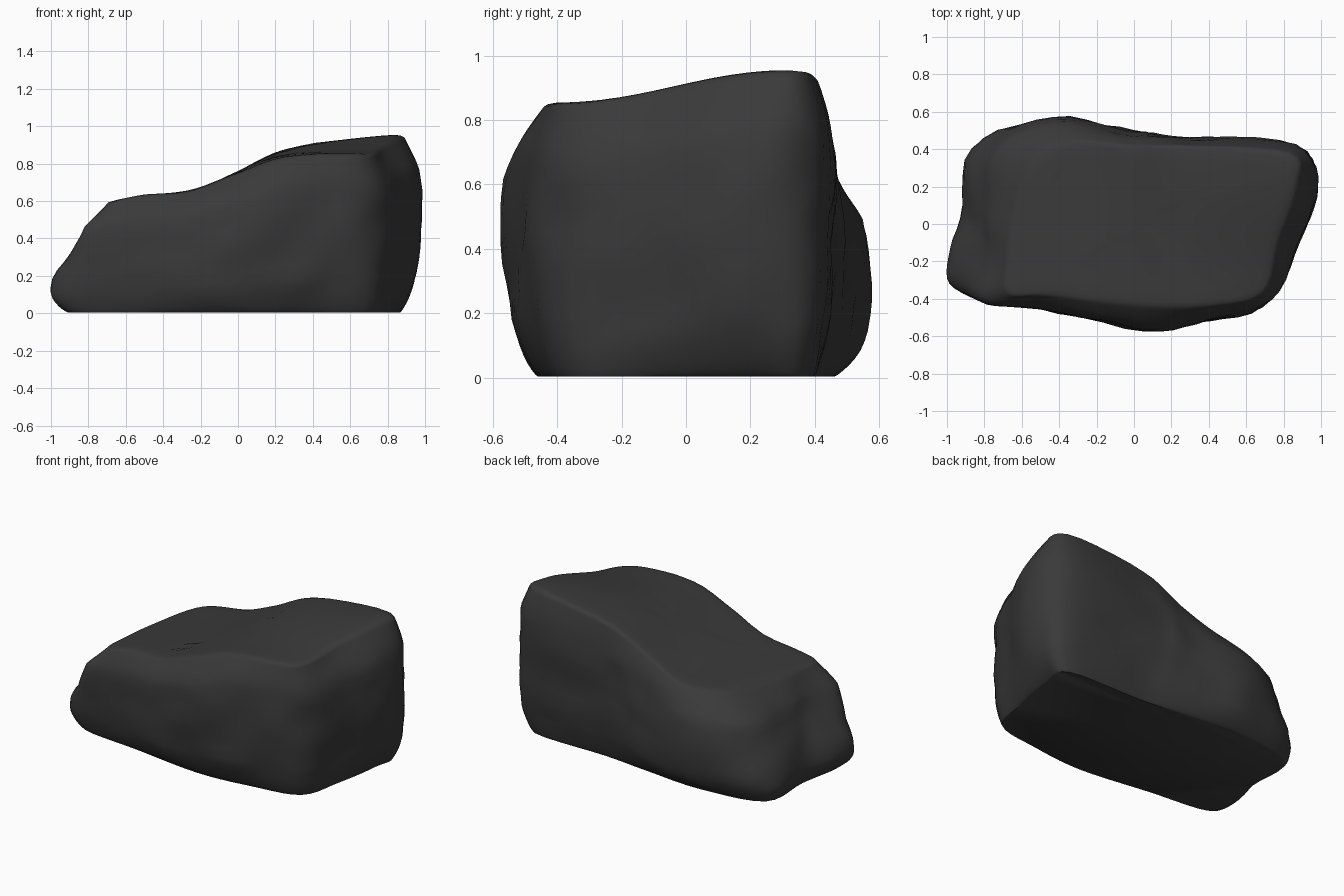
import bpy
import bmesh
from mathutils import Vector, noise

cube = bpy.data.objects.get("Cube")
if cube:
    bpy.data.objects.remove(cube, do_unlink=True)

STEPS = 5        # spans between neighbouring outline points
LAYERS = 7       # spans between neighbouring outlines
CENTRE = Vector((0.05, 0.0))

# Outlines from the ground up, each running counter-clockwise from the toe corner
foot = [(-.85, -.35), (-.45, -.4), (.03, -.46), (.4, -.43), (.71, -.36), (.79, -.1), (.84, .2),
        (.82, .38), (.3, .4), (0, .43), (-.42, .46), (-.84, .38), (-.87, .05), (-.91, -.22)]
low = [(-.93, -.37), (-.5, -.45), (.05, -.54), (.4, -.5), (.73, -.4), (.86, -.1), (.95, .2),
       (.87, .41), (.28, .45), (0, .5), (-.42, .56), (-.87, .41), (-.92, .03), (-1, -.22)]
high = [(-.79, -.41), (-.5, -.45), (.05, -.56), (.4, -.52), (.73, -.4), (.87, -.1), (.98, .2),
        (.87, .43), (.28, .46), (0, .48), (-.42, .54), (-.74, .39), (-.79, .05), (-.79, -.2)]
brow = [(-.67, -.37), (-.45, -.38), (.03, -.44), (.4, -.44), (.69, -.37), (.77, -.1), (.87, .2),
        (.83, .38), (.28, .42), (0, .42), (-.32, .44), (-.54, .34), (-.64, .05), (-.68, -.2)]
levels = [0.0, 0.22, 0.76, 0.98]

# Height of the top surface along the length
ridge = [(-.7, .6), (-.5, .635), (-.25, .655), (0, .76), (.2, .86), (.4, .91), (.85, .955)]


def spline(a, b, c, d, t):
    """Point on a smooth curve between b and c."""
    return 0.5 * (2 * b + (c - a) * t + (2 * a - 5 * b + 4 * c - d) * t ** 2
                  + (3 * b - a - 3 * c + d) * t ** 3)


def smooth_outline(points):
    pts = [Vector(p) for p in points]
    n = len(pts)
    return [spline(pts[i - 1], pts[i], pts[(i + 1) % n], pts[(i + 2) % n], s / STEPS)
            for i in range(n) for s in range(STEPS)]


def ridge_height(x):
    if x <= ridge[0][0]:
        return ridge[0][1]
    last = len(ridge) - 1
    for i in range(last):
        (x0, z0), (x1, z1) = ridge[i], ridge[i + 1]
        if x <= x1:
            before, after = ridge[max(i - 1, 0)][1], ridge[min(i + 2, last)][1]
            return spline(before, z0, z1, after, (x - x0) / (x1 - x0))
    return ridge[last][1]


def top_height(p):
    """Ridge profile, falling away towards the front of the tall end."""
    fall = min(max((0.3 - p.y) / 0.7, 0), 1)
    fall = fall * fall * (3 - 2 * fall)
    tall = min(max((p.x + 0.1) / 0.8, 0), 1)
    return ridge_height(p.x) - 0.09 * fall * tall


def weathered(p, z, amount):
    """Push a side point in or out to give worn, lumpy stone."""
    spot = Vector((p.x, p.y, z))
    lump = noise.noise(spot * 4.0) + 0.5 * noise.noise(spot * 9.0)
    out = (p - CENTRE).normalized()
    q = p + out * lump * amount
    return Vector((q.x, q.y, z))


# Sides of the rock, turning under quickly at the foot
outlines = [smooth_outline(o) for o in (foot, low, high, brow)]
count = len(outlines[0])
rings = []
for k in range(3):
    nearby = [max(k - 1, 0), k, k + 1, min(k + 2, 3)]
    for s in range(LAYERS + (k == 2)):
        t = s / LAYERS
        rise = t ** 1.7 if k == 0 else t
        if k == 2:
            rise = 1 - (1 - t) ** 1.4
        level = levels[k] + (levels[k + 1] - levels[k]) * rise
        ring = []
        for i in range(count):
            p = spline(*[outlines[j][i] for j in nearby], t)
            amount = 0.025 * min(1, level * 5, (1 - level) * 4)
            ring.append(weathered(p, level * top_height(p) + 0.005, amount))
        rings.append(ring)

# Rounded shoulder and top surface
for scale, drop in ((0.975, .004), (0.93, 0), (0.8, 0), (0.6, 0), (0.4, 0), (0.2, 0)):
    ring = []
    for p in outlines[3]:
        q = CENTRE + (p - CENTRE) * scale
        ring.append(Vector((q.x, q.y, top_height(q) - drop)))
    rings.append(ring)

bm = bmesh.new()
loops = [[bm.verts.new(co) for co in ring] for ring in rings]
for a, b in zip(loops, loops[1:]):
    for i in range(count):
        j = (i + 1) % count
        bm.faces.new((a[i], a[j], b[j], b[i]))

# Close the crown with a fan and the base with one flat face
peak = bm.verts.new((CENTRE.x, CENTRE.y, top_height(CENTRE)))
for i in range(count):
    bm.faces.new((loops[-1][i], loops[-1][(i + 1) % count], peak))
bm.faces.new(list(reversed(loops[0])))
bmesh.ops.recalc_face_normals(bm, faces=bm.faces)

mesh = bpy.data.meshes.new("boulder")
bm.to_mesh(mesh)
bm.free()
boulder = bpy.data.objects.new("boulder", mesh)
bpy.context.collection.objects.link(boulder)

# Dark stone
stone = bpy.data.materials.new("dark_stone")
stone.use_nodes = True
colour = (0.042, 0.042, 0.042, 1)
stone.diffuse_color = colour
shader = next(n for n in stone.node_tree.nodes if n.type == "BSDF_PRINCIPLED")
shader.inputs["Base Color"].default_value = colour
mesh.materials.append(stone)

bpy.context.view_layer.objects.active = boulder
boulder.select_set(True)
bpy.ops.object.shade_smooth_by_angle(angle=0.8)
